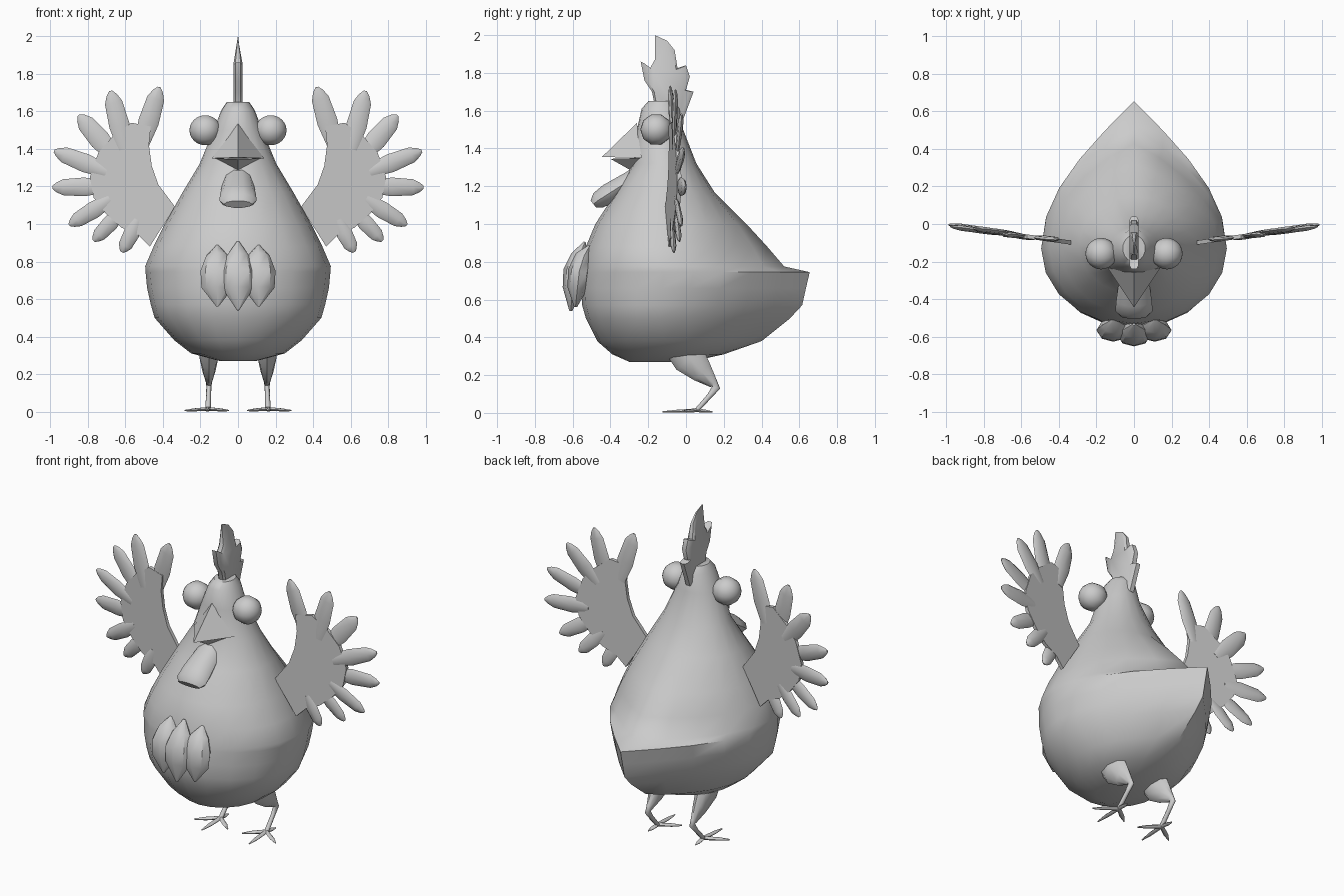
import bpy, bmesh, math
from mathutils import Vector

if "Cube" in bpy.data.objects:
    bpy.data.objects.remove(bpy.data.objects["Cube"])

grey = bpy.data.materials.new("plain grey")
grey.use_nodes = True
colour = (0.6, 0.6, 0.6, 1)
grey.diffuse_color = colour
grey.node_tree.nodes["Principled BSDF"].inputs["Base Color"].default_value = colour


def finish(name, bm, angle=40):
    bmesh.ops.recalc_face_normals(bm, faces=bm.faces)
    mesh = bpy.data.meshes.new(name)
    bm.to_mesh(mesh)
    bm.free()
    mesh.materials.append(grey)
    ob = bpy.data.objects.new(name, mesh)
    bpy.context.collection.objects.link(ob)
    bpy.ops.object.select_all(action='DESELECT')
    ob.select_set(True)
    bpy.context.view_layer.objects.active = ob
    if angle:
        bpy.ops.object.shade_smooth_by_angle(angle=math.radians(angle))
    return ob


def skin(bm, rings):
    """Bridge equal rings of points and cap both ends."""
    loops = [[bm.verts.new(p) for p in ring] for ring in rings]
    n = len(loops[0])
    for a, b in zip(loops, loops[1:]):
        for i in range(n):
            j = (i + 1) % n
            bm.faces.new((a[i], a[j], b[j], b[i]))
    bm.faces.new(loops[0])
    bm.faces.new(loops[-1])


def tube(bm, path, wide=(1, 0, 0), n=8):
    """Loft ellipses along a path of (centre, half width, half depth)."""
    pts = [Vector(p[0]) for p in path]
    rings = []
    for i, (_, w, d) in enumerate(path):
        t = (pts[min(i + 1, len(pts) - 1)] - pts[max(i - 1, 0)]).normalized()
        u = Vector(wide)
        u = (u - t * u.dot(t)).normalized()
        v = t.cross(u)
        rings.append([pts[i] + u * w * math.cos(a) + v * d * math.sin(a)
                      for a in (2 * math.pi * k / n for k in range(n))])
    skin(bm, rings)


# Body: horizontal egg-shaped rings (height, front, back, half width, tail taper)
SECTIONS = [(0.27, -0.3, 0.02, 0.1, 0), (0.31, -0.39, 0.2, 0.25, .2),
            (0.38, -0.47, 0.4, 0.34, .6), (0.5, -0.53, 0.55, 0.445, 1),
            (0.57, -0.55, 0.615, 0.465, 1), (0.66, -0.555, 0.635, 0.485, 1),
            (0.745, -0.55, 0.655, 0.493, 1), (0.775, -0.545, 0.52, 0.495, .8),
            (0.88, -0.53, 0.43, 0.45, .6), (1.0, -0.48, 0.32, 0.39, .4),
            (1.17, -0.37, 0.15, 0.295, .1), (1.32, -0.28, 0.055, 0.205, 0),
            (1.5, -0.26, -0.015, 0.13, 0), (1.61, -0.235, -0.03, 0.088, 0),
            (1.65, -0.2, -0.06, 0.06, 0)]
rings = []
for z, front, back, width, taper in SECTIONS:
    mid = front + (back - front) * (0.5 - 0.14 * taper)
    ring = []
    for k in range(20):
        a = math.pi * k / 10
        s = math.sin(a)
        if s > 0:
            lin = math.asin(min(1, s)) / (math.pi / 2)
            y = mid + (back - mid) * (s + (lin - s) * taper)
        else:
            y = mid + (mid - front) * s
        ring.append((width * math.cos(a), y, z))
    rings.append(ring)
bm = bmesh.new()
skin(bm, rings)
finish("body", bm, 50)

# Comb: side outline, thick at the base and thin at the tip
COMB = [(-.165, 2), (-.1, 1.97), (-.06, 1.92), (-.045, 1.825), (0, 1.84), (.02, 1.78),
        (0, 1.71), (.04, 1.7), (.01, 1.62), (-.02, 1.54), (-.16, 1.6), (-.18, 1.7),
        (-.22, 1.76), (-.24, 1.86), (-.19, 1.825), (-.165, 1.87)]
bm = bmesh.new()
layers = []
for side, scale in ((-1, .86), (-.55, 1), (.55, 1), (1, .86)):
    ring = []
    for y, z in COMB:
        thick = 0.025 * min(1, (2.01 - z) / 0.15)
        ring.append((side * thick, -.1 + (y + .1) * scale, 1.72 + (z - 1.72) * (scale + 1) / 2))
    layers.append(ring)
skin(bm, layers)
finish("comb", bm)

# Beak: two wedges
for name, edge, tip, root in (("upper_beak", .14, (-.445, 1.355), (-.26, 1.535)),
                              ("lower_beak", .125, (-.4, 1.345), (-.25, 1.26))):
    bm = bmesh.new()
    z = 1.35
    for p in ((-edge, -.235, z), (edge, -.235, z), (0, *tip), (0, *root)):
        bm.verts.new(p)
    bmesh.ops.convex_hull(bm, input=bm.verts)
    finish(name, bm, 0)

# Wattle
bm = bmesh.new()
tube(bm, [((0, -.24, 1.29), .06, .03), ((0, -.3, 1.23), .08, .05), ((0, -.41, 1.16), .095, .057),
          ((0, -.465, 1.125), .1, .048), ((0, -.49, 1.105), .075, .025)], n=10)
finish("wattle", bm, 50)

# Chest tuft: three pointed feathers
bm = bmesh.new()
for x, drop, y in ((-.11, .02, .025), (0, 0, 0), (.11, .02, .025)):
    tube(bm, [((x, -.535 + y, .905 - drop), .008, .006), ((x, -.565 + y, .83), .06, .045),
              ((x, -.59 + y, .75), .09, .06), ((x, -.6 + y, .66), .085, .053),
              ((x, -.61 + y, .54 + drop), .006, .008)])
finish("chest_tuft", bm)

# Wing palm outline and feathers (base, tip, half width), in front projection
PALM = [(.335, 1.09), (.425, 1.21), (.46, 1.31), (.475, 1.42), (.465, 1.52), (.57, 1.54),
        (.675, 1.46), (.745, 1.38), (.79, 1.25), (.77, 1.14), (.7, 1.05), (.62, .98),
        (.53, .94), (.47, .88), (.42, .96)]
FEATHERS = [((.515, 1.42), (.42, 1.73), .055), ((.6, 1.4), (.68, 1.71), .055),
            ((.66, 1.36), (.85, 1.58), .055), ((.7, 1.28), (.98, 1.39), .05),
            ((.71, 1.2), (.99, 1.195), .05), ((.68, 1.13), (.9, .995), .046),
            ((.62, 1.07), (.77, .91), .043), ((.53, 1.02), (.62, .85), .043)]


def wing_point(x, z, off=0):
    return Vector((x, -.1 + (x - .33) * .14 + off, z))


for side, word in ((1, "left"), (-1, "right")):
    def flip(bm):
        for v in bm.verts:
            v.co.x *= side

    # Wing
    bm = bmesh.new()
    skin(bm, [[wing_point(x, z, off) for x, z in PALM] for off in (-.011, .011)])
    flip(bm)
    finish(word + "_wing", bm)
    bm = bmesh.new()
    for i, (base, tip, w) in enumerate(FEATHERS):
        off = .004 * (-1) ** i
        a, b = wing_point(*base, off), wing_point(*tip, off)
        across = (b - a).cross(Vector((0, 1, 0)))
        tube(bm, [(a, w * .7, .008), (a.lerp(b, .4), w, .014), (a.lerp(b, .8), w * .85, .015),
                  (a.lerp(b, .93), w * .5, .01), (b, .008, .004)], across)
    flip(bm)
    finish(word + "_wing_feathers", bm)

    # Eye: ball with its pole pointing sideways
    bm = bmesh.new()
    bmesh.ops.create_uvsphere(bm, u_segments=10, v_segments=12, radius=.084)
    for v in bm.verts:
        x, y, z = v.co
        v.co = (z + .175, y - .158, x + 1.5)
    flip(bm)
    finish(word + "_eye", bm, 60)

    # Leg: thigh tapering to the ankle, then a thin shank
    bm = bmesh.new()
    tube(bm, [((.155, -.03, .36), .05, .09), ((.155, .02, .285), .05, .09), ((.155, .085, .215), .035, .06),
              ((.155, .145, .155), .016, .025), ((.155, .16, .135), .014, .022),
              ((.157, .125, .09), .013, .014), ((.16, .055, .012), .015, .012)])
    flip(bm)
    finish(word + "_leg", bm, 60)

    # Foot: three front toes and one back toe
    bm = bmesh.new()
    for x, y in ((.165, -.125), (.05, -.03), (.285, -.03), (.165, .14)):
        hub, tip = Vector((.16, .055, .014)), Vector((x, y, .005))
        tube(bm, [(hub, .013, .011), (hub.lerp(tip, .6), .014, .009), (tip, .003, .004)],
             (tip - hub).cross(Vector((0, 0, 1))), 6)
    flip(bm)
    finish(word + "_foot", bm, 60)
